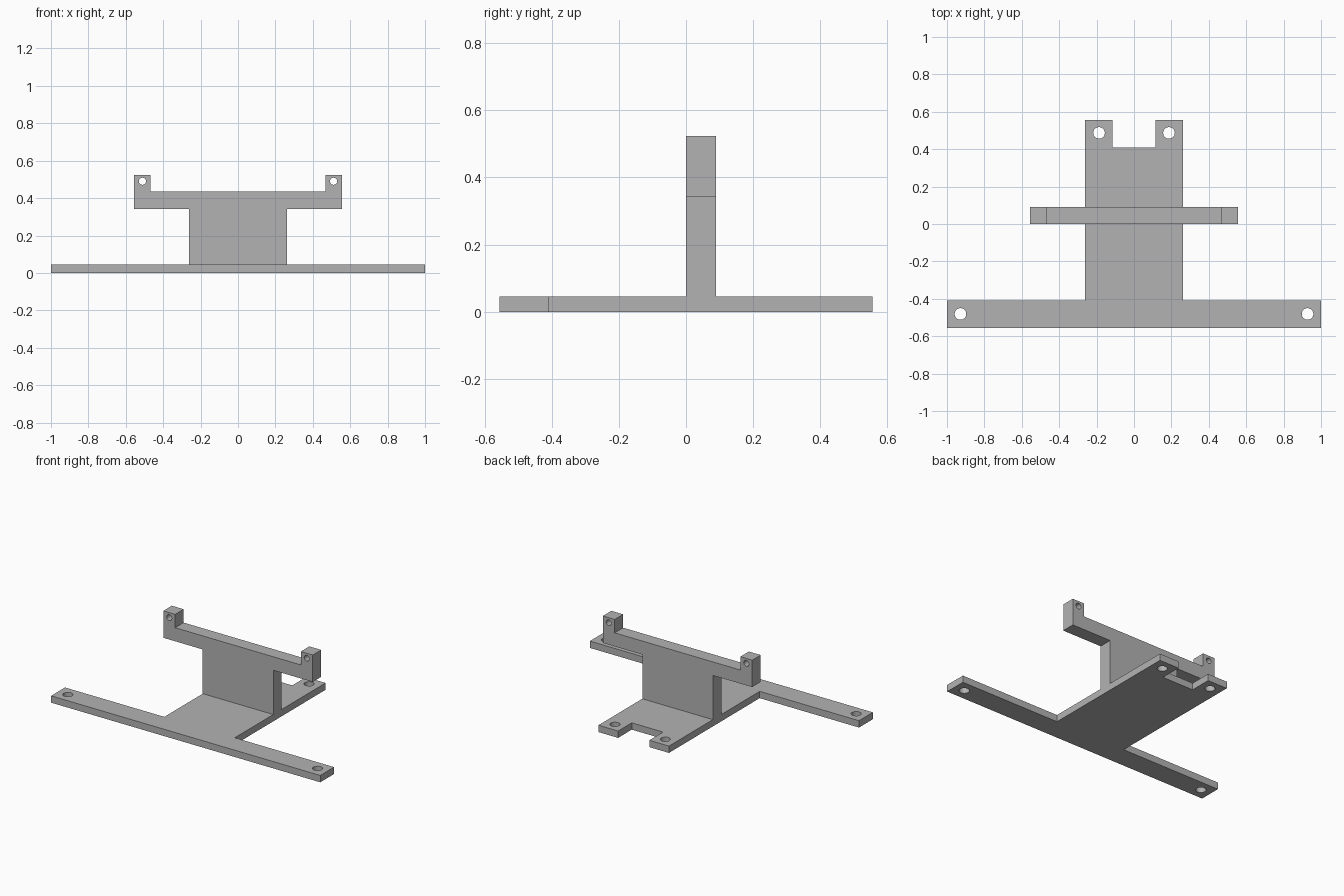
import bpy, bmesh
from mathutils import Matrix, Vector

cube = bpy.data.objects.get("Cube")
if cube:
    bpy.data.objects.remove(cube, do_unlink=True)

grey = bpy.data.materials.new("plain grey")
grey.use_nodes = True
colour = (0.45, 0.45, 0.45, 1)
grey.diffuse_color = colour
grey.node_tree.nodes["Principled BSDF"].inputs["Base Color"].default_value = colour


def new_object(name, bm):
    bmesh.ops.recalc_face_normals(bm, faces=bm.faces)
    mesh = bpy.data.meshes.new(name)
    bm.to_mesh(mesh)
    bm.free()
    mesh.materials.append(grey)
    obj = bpy.data.objects.new(name, mesh)
    bpy.context.collection.objects.link(obj)
    return obj


def plate(name, half, place, depth):
    """Extrude a left-right symmetric outline, given by its +x half."""
    outline = half + [(-x, v) for x, v in reversed(half)]
    bm = bmesh.new()
    face = bm.faces.new([bm.verts.new(place(x, v)) for x, v in outline])
    out = bmesh.ops.extrude_face_region(bm, geom=[face])
    verts = [g for g in out["geom"] if isinstance(g, bmesh.types.BMVert)]
    bmesh.ops.translate(bm, verts=verts, vec=depth)
    return new_object(name, bm)


def drill(obj, holes, place, depth):
    """Cut a mirrored pair of round holes for each (x, v, radius)."""
    axis = Vector(depth)
    turn = axis.to_track_quat("Z", "Y").to_matrix().to_4x4()
    bm = bmesh.new()
    for x, v, radius in holes:
        for side in (-1, 1):
            centre = Vector(place(side * x, v)) + axis / 2
            bmesh.ops.create_cone(bm, cap_ends=True, segments=32,
                                  radius1=radius, radius2=radius,
                                  depth=axis.length * 2,
                                  matrix=Matrix.Translation(centre) @ turn)
    cutter = new_object("hole_cutter", bm)
    cutter.hide_render = True
    mod = obj.modifiers.new("holes", "BOOLEAN")
    mod.operation = "DIFFERENCE"
    mod.solver = "EXACT"
    mod.object = cutter
    bpy.context.view_layer.objects.active = obj
    bpy.ops.object.modifier_apply(modifier=mod.name)
    bpy.data.objects.remove(cutter, do_unlink=True)


BASE = 0.046   # base thickness
WALL = 0.09    # upright thickness
BODY = 0.262   # half width of the centre plate


def flat(x, y):
    return (x, y, 0)


def upright(x, z):
    return (x, 0, z)


# T-shaped base with a notched rear edge and four screw holes
base = plate("base_plate",
             [(1, -0.555), (1, -0.408), (BODY, -0.408), (BODY, 0.555),
              (0.116, 0.555), (0.116, 0.41)],
             flat, (0, 0, BASE))
drill(base, [(0.928, -0.481, 0.031), (0.187, 0.487, 0.031)], flat, (0, 0, BASE))

# Upright wall with a wide crossbar and a drilled ear at each end
wall = plate("upright_bracket",
             [(BODY, BASE), (BODY, 0.343), (0.555, 0.343), (0.555, 0.524),
              (0.467, 0.524), (0.467, 0.434)],
             upright, (0, WALL, 0))
drill(wall, [(0.511, 0.49, 0.019)], upright, (0, WALL, 0))

# Smooth hole walls while keeping every edge crisp
for obj in (base, wall):
    bpy.ops.object.select_all(action="DESELECT")
    obj.select_set(True)
    bpy.context.view_layer.objects.active = obj
    bpy.ops.object.shade_smooth_by_angle()
